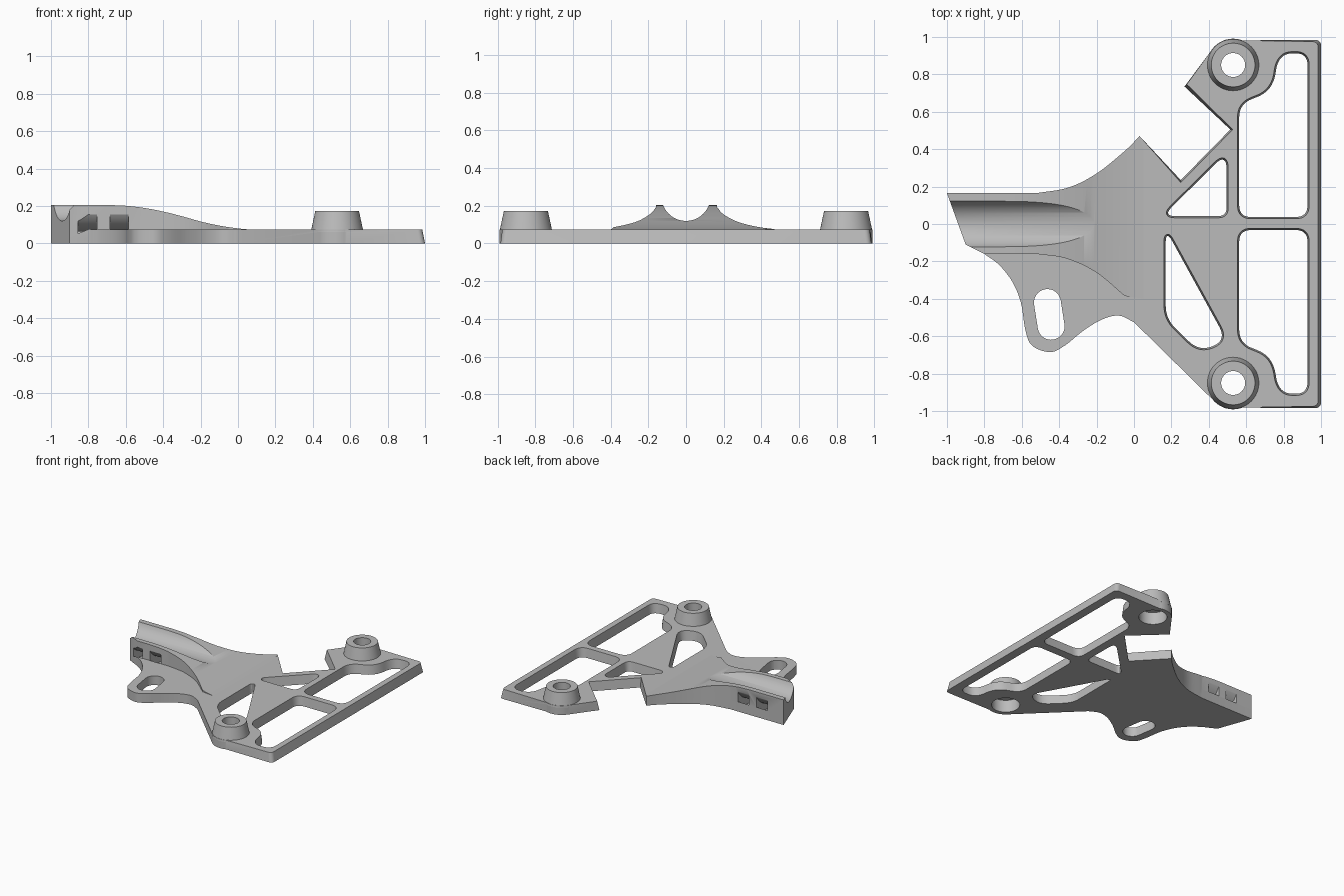
import bpy
import bmesh
import math
from mathutils import Vector

cube = bpy.data.objects.get("Cube")
if cube:
    bpy.data.objects.remove(cube, do_unlink=True)

grey = bpy.data.materials.new("plain grey")
grey.use_nodes = True
COLOUR = (0.5, 0.5, 0.5, 1)
grey.diffuse_color = COLOUR
grey.node_tree.nodes["Principled BSDF"].inputs["Base Color"].default_value = COLOUR


def prism(name, pts, lo, hi, axis="z", top=None):
    """Extrude a closed outline along an axis, optionally to a second outline."""
    place = {"x": lambda u, v, h: (h, u, v),
             "y": lambda u, v, h: (u, h, v),
             "z": lambda u, v, h: (u, v, h)}[axis]
    bm = bmesh.new()
    a = [bm.verts.new(place(p[0], p[1], lo)) for p in pts]
    b = [bm.verts.new(place(p[0], p[1], hi)) for p in (top or pts)]
    bm.faces.new(a)
    bm.faces.new(b)
    for i in range(len(a)):
        j = (i + 1) % len(a)
        bm.faces.new((a[i], a[j], b[j], b[i]))
    bmesh.ops.recalc_face_normals(bm, faces=bm.faces)
    mesh = bpy.data.meshes.new(name)
    bm.to_mesh(mesh)
    bm.free()
    mesh.materials.append(grey)
    obj = bpy.data.objects.new(name, mesh)
    bpy.context.collection.objects.link(obj)
    return obj


def combine(target, tool, operation):
    """Apply a boolean and discard the tool."""
    mod = target.modifiers.new("boolean", "BOOLEAN")
    mod.operation = operation
    mod.solver = "EXACT"
    mod.object = tool
    bpy.context.view_layer.objects.active = target
    bpy.ops.object.modifier_apply(modifier=mod.name)
    bpy.data.objects.remove(tool, do_unlink=True)


def arc(cx, cy, r, start, end, n=16):
    angles = [math.radians(start + (end - start) * i / n) for i in range(n + 1)]
    return [(cx + r * math.cos(t), cy + r * math.sin(t)) for t in angles]


def circle(cx, cy, r, n=48):
    return arc(cx, cy, r, 0, 360, n)[:-1]


def smooth(points, n=6):
    """Catmull-Rom curve through the points."""
    p = [Vector(q) for q in points]
    p = [2 * p[0] - p[1]] + p + [2 * p[-1] - p[-2]]
    out = []
    for a, b, c, d in zip(p, p[1:], p[2:], p[3:]):
        for i in range(n):
            t = i / n
            out.append(tuple(0.5 * (2 * b + (c - a) * t
                       + (2 * a - 5 * b + 4 * c - d) * t ** 2
                       + (3 * b - a - 3 * c + d) * t ** 3)))
    return out + [tuple(points[-1])]


def rounded(corners, n=8):
    """Round each (x, y, size) corner of a polygon."""
    out = []
    count = len(corners)
    for i, (x, y, size) in enumerate(corners):
        p = Vector((x, y))
        ends = []
        for other in (corners[i - 1], corners[(i + 1) % count]):
            d = Vector(other[:2]) - p
            ends.append(p + d.normalized() * min(size, 0.48 * d.length))
        for k in range(n + 1):
            t = k / n
            out.append((1 - t) ** 2 * ends[0] + 2 * t * (1 - t) * p + t * t * ends[1])
    return out


def grow(pts, amount):
    """Offset a closed outline outwards."""
    n = len(pts)
    area = sum(pts[i - 1].cross(pts[i]) for i in range(n))
    side = amount if area > 0 else -amount
    out = []
    for i in range(n):
        d = (pts[(i + 1) % n] - pts[i - 1]).normalized()
        out.append(pts[i] + Vector((d.y, -d.x)) * side)
    return out


# Flat plate with drafted frame edges
BOSS_X, BOSS_Y, BOSS_R, PLATE_Z = 0.53, 0.85, 0.14, 0.075
upper_flare = smooth([(0.03, 0.47), (-0.05, 0.39), (-0.2, 0.27),
                      (-0.35, 0.195), (-0.52, 0.165)])
slant_end = [(-1, 0.165), (-0.9, -0.11)]
tab_edge = smooth([(-0.8, -0.16), (-0.72, -0.22), (-0.65, -0.31), (-0.605, -0.42),
                   (-0.58, -0.57), (-0.545, -0.65), (-0.45, -0.685), (-0.37, -0.65),
                   (-0.27, -0.57), (-0.17, -0.51), (-0.08, -0.49), (0, -0.525)])
frame = (arc(0.97, -0.955, 0.03, 270, 360, 5) + arc(0.97, 0.955, 0.03, 0, 90, 5))
outline = (slant_end + tab_edge
           + arc(BOSS_X, -BOSS_Y, BOSS_R, 225, 290)
           + frame
           + arc(BOSS_X, BOSS_Y, BOSS_R, 70, 143)
           + [(0.27, 0.735), (0.515, 0.505), (0.25, 0.235)]
           + upper_flare)
notch_shift = {(0.27, 0.735): (0.282, 0.747), (0.515, 0.505): (0.528, 0.505),
               (0.25, 0.235): (0.25, 0.222)}
outline_top = [(x - 0.015, y * 0.99) if x > 0.9 else notch_shift.get((x, y), (x, y))
               for x, y in outline]
body = prism("mounting_plate", outline, 0, PLATE_Z, top=outline_top)

# Raised arm: flared plan cut to a sloping side profile
lower_flare = smooth([(-0.52, -0.16), (-0.36, -0.185), (-0.2, -0.26), (-0.05, -0.385)])
arm = prism("arm", slant_end + [(-0.8, -0.16)] + lower_flare
            + [(0.06, -0.4), (0.08, 0.3)] + upper_flare, 0.03, 0.3)
slope = smooth([(-0.7, 0.205), (-0.6, 0.201), (-0.5, 0.189), (-0.4, 0.17), (-0.3, 0.145),
                (-0.2, 0.117), (-0.1, 0.095), (0, 0.08), (0.1, 0.071)])
combine(arm, prism("slope", [(-1.1, 0), (-1.1, 0.205)] + slope + [(0.1, 0)],
                   -0.7, 0.7, "y"), "INTERSECT")
combine(body, arm, "UNION")

# Round channel and the curved strap slots beneath it
AXIS_Z = 0.25
combine(body, prism("channel", circle(0, AXIS_Z, 0.13, 64), -1.1, 0, "x"), "DIFFERENCE")
strap = arc(0, AXIS_Z, 0.237, 190, 350, 32) + arc(0, AXIS_Z, 0.186, 350, 190, 32)
for x in (-0.855, -0.685):
    combine(body, prism("strap_slot", strap, x, x + 0.1, "x"), "DIFFERENCE")

# Tapered bosses
for y in (BOSS_Y, -BOSS_Y):
    combine(body, prism("boss", circle(BOSS_X, y, 0.141), 0.06, 0.172,
                        top=circle(BOSS_X, y, 0.117)), "UNION")

# Frame windows, wider towards the top
side_window = [(0.565, 0.04, 0.06), (0.925, 0.04, 0.06), (0.925, 0.91, 0.06),
               (0.775, 0.91, 0.09), (0.745, 0.71, 0.13), (0.565, 0.64, 0.07)]
windows = [
    side_window,
    [(x, 0.005 - y, r) for x, y, r in side_window],
    [(0.16, 0.045, 0.06), (0.492, 0.045, 0.04), (0.492, 0.375, 0.08)],
    [(0.172, -0.038, 0.06), (0.172, -0.505, 0.07), (0.35, -0.68, 0.08),
     (0.492, -0.62, 0.08)],
]
for corners in windows:
    shape = rounded(corners)
    combine(body, prism("window", shape, -0.02, 0.1, top=grow(shape, 0.015)), "DIFFERENCE")

# Long hole in the side tab
tab_hole = arc(-0.463, -0.42, 0.072, 9, 189) + arc(-0.443, -0.547, 0.072, 189, 369)
combine(body, prism("tab_hole", tab_hole, -0.1, 0.15), "DIFFERENCE")

# Screw holes with recesses from below
for y in (BOSS_Y, -BOSS_Y):
    combine(body, prism("screw_hole", circle(BOSS_X, y, 0.064), -0.1, 0.3), "DIFFERENCE")
    combine(body, prism("recess", circle(BOSS_X, y, 0.105), -0.1, 0.1), "DIFFERENCE")

# Smooth curved walls, keep edges crisp
bpy.ops.object.select_all(action="DESELECT")
body.select_set(True)
bpy.context.view_layer.objects.active = body
bpy.ops.object.shade_smooth_by_angle(angle=math.radians(30))
